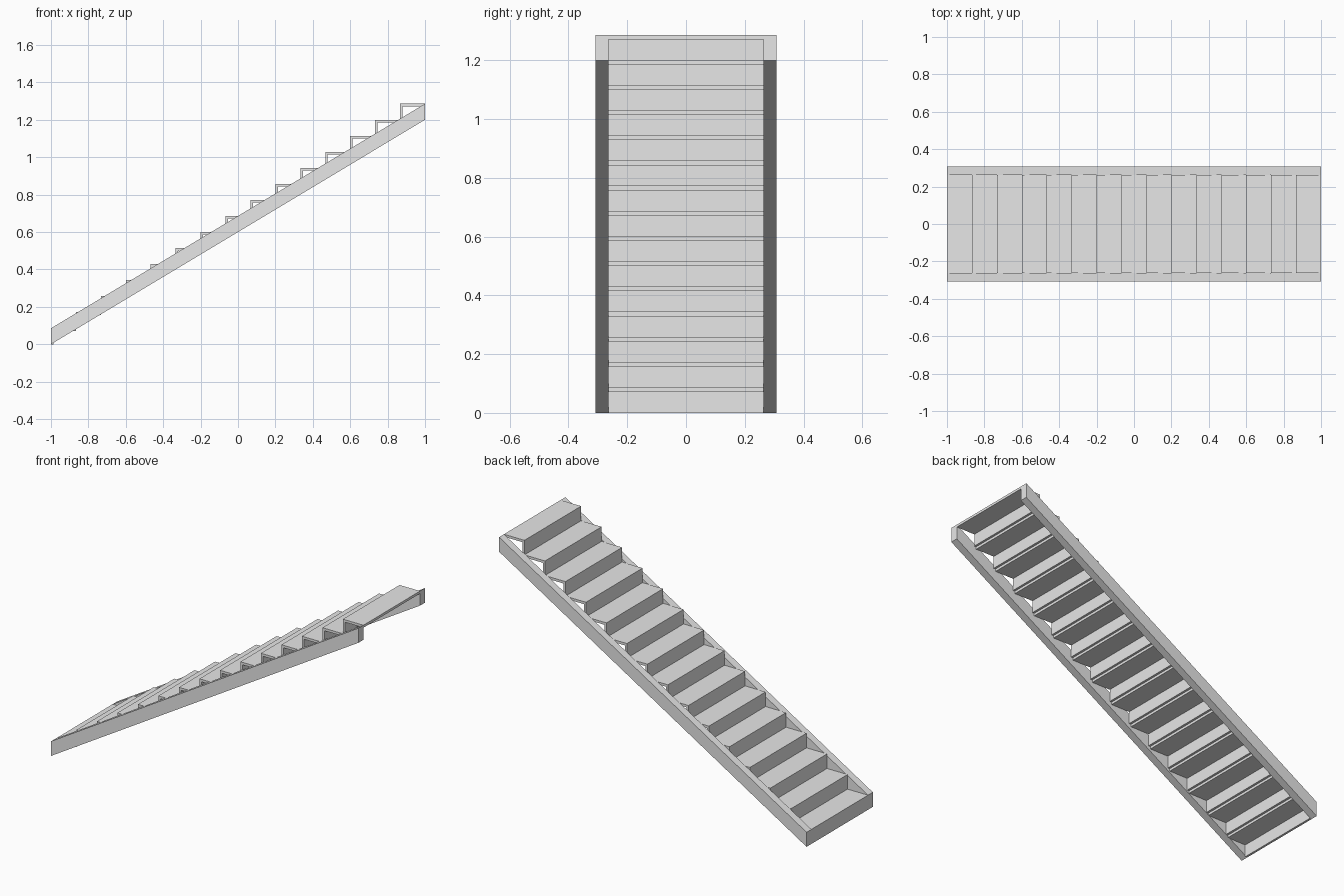
import bpy
import bmesh

if "Cube" in bpy.data.objects:
    bpy.data.objects.remove(bpy.data.objects["Cube"], do_unlink=True)

STEPS = 15
RUN = 2.0 / STEPS
RISE = 1.286 / STEPS
TREAD_THICK = 0.0145
RISER_THICK = 0.013
HALF_WIDTH = 0.308
INNER = 0.263

grey = bpy.data.materials.new("light_grey")
grey.use_nodes = True
colour = (0.8, 0.8, 0.8, 1)
grey.diffuse_color = colour
grey.node_tree.nodes["Principled BSDF"].inputs["Base Color"].default_value = colour


def extrude_profile(name, points, y0, y1):
    """Extrude a closed x-z outline from y0 to y1."""
    bm = bmesh.new()
    face = bm.faces.new([bm.verts.new((x, y0, z)) for x, z in points])
    grown = bmesh.ops.extrude_face_region(bm, geom=[face])["geom"]
    moved = [v for v in grown if isinstance(v, bmesh.types.BMVert)]
    bmesh.ops.translate(bm, verts=moved, vec=(0, y1 - y0, 0))
    bmesh.ops.recalc_face_normals(bm, faces=bm.faces)
    mesh = bpy.data.meshes.new(name)
    bm.to_mesh(mesh)
    bm.free()
    mesh.materials.append(grey)
    obj = bpy.data.objects.new(name, mesh)
    bpy.context.collection.objects.link(obj)
    return obj


# Sloping side boards
top = RISE * STEPS
slope = [(-1, 0), (1, top - RISE), (1, top), (-1, RISE)]
extrude_profile("left_stringer", slope, INNER, HALF_WIDTH)
extrude_profile("right_stringer", slope, -HALF_WIDTH, -INNER)

# Each step is a riser and a tread joined in one L-shaped section
for i in range(STEPS):
    x0, x1 = -1 + i * RUN, -1 + (i + 1) * RUN
    z0, z1 = i * RISE, (i + 1) * RISE
    under = z1 - TREAD_THICK
    back = x0 + RISER_THICK
    section = [(x0, z0), (back, z0), (back, under),
               (x1, under), (x1, z1), (x0, z1)]
    extrude_profile(f"step_{i + 1}", section, -INNER, INNER)
